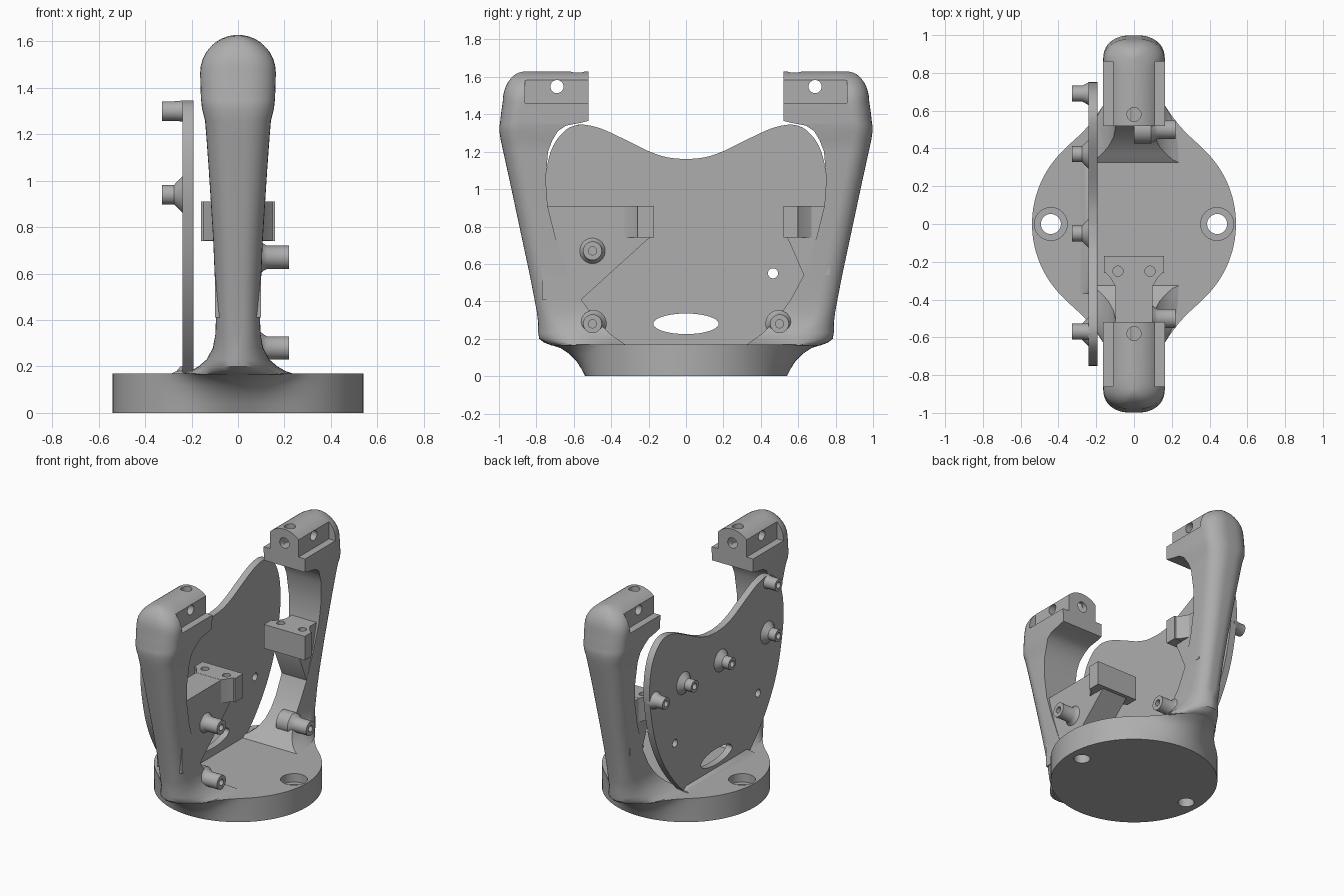
import bpy, bmesh, math
from mathutils import Vector

cube = bpy.data.objects.get("Cube")
if cube:
    bpy.data.objects.remove(cube)

grey = bpy.data.materials.new("plain_grey")
grey.use_nodes = True
grey.diffuse_color = (0.42, 0.42, 0.42, 1)
grey.node_tree.nodes["Principled BSDF"].inputs["Base Color"].default_value = grey.diffuse_color


def make(name, bm):
    bmesh.ops.recalc_face_normals(bm, faces=bm.faces)
    mesh = bpy.data.meshes.new(name)
    bm.to_mesh(mesh)
    bm.free()
    ob = bpy.data.objects.new(name, mesh)
    bpy.context.collection.objects.link(ob)
    mesh.materials.append(grey)
    return ob


def loft(name, rings):
    bm = bmesh.new()
    loops = [[bm.verts.new(p) for p in ring] for ring in rings]
    n = len(loops[0])
    for a, b in zip(loops, loops[1:]):
        for i in range(n):
            j = (i + 1) % n
            bm.faces.new((a[i], a[j], b[j], b[i]))
    bm.faces.new(loops[0])
    bm.faces.new(loops[-1])
    return make(name, bm)


def prism_x(name, outline, x0, x1):
    return loft(name, [[(x, y, z) for y, z in outline] for x in (x0, x1)])


def box(name, lo, hi):
    (x0, y0, z0), (x1, y1, z1) = lo, hi
    return prism_x(name, [(y0, z0), (y1, z0), (y1, z1), (y0, z1)], x0, x1)


def turned(name, start, axis, steps, n=32):
    """Round part: steps are (distance along axis, radius)."""
    axis = Vector(axis)
    u = axis.orthogonal().normalized()
    v = axis.cross(u)
    turn = [2 * math.pi * i / n for i in range(n)]
    return loft(name, [[Vector(start) + axis * d + r * (u * math.cos(t) + v * math.sin(t))
                        for t in turn] for d, r in steps])


def cut(ob, cutters):
    bpy.context.view_layer.objects.active = ob
    for c in cutters:
        mod = ob.modifiers.new("cut", "BOOLEAN")
        mod.operation, mod.solver, mod.object = "DIFFERENCE", "EXACT", c
        bpy.ops.object.modifier_apply(modifier=mod.name)
        bpy.data.objects.remove(c)


def smooth_curve(pts, steps=5):
    """Curve through all points."""
    pts = [Vector(p) for p in pts]
    ext = [pts[0]] + pts + [pts[-1]]
    out = []
    for a, b, c, d in zip(ext, ext[1:], ext[2:], ext[3:]):
        for k in range(steps):
            t = k / steps
            out.append(0.5 * (2 * b + (c - a) * t + (2 * a - 5 * b + 4 * c - d) * t ** 2
                              + (3 * b - a - 3 * c + d) * t ** 3))
    return out + [pts[-1]]


# Base: round foot that swells towards both arms
def base_ring(z, reach, n=128):
    ring = []
    for i in range(n):
        t = 2 * math.pi * i / n
        off = math.asin(min(1, abs(math.cos(t))))
        r = 0.54 + reach * math.exp(-(off / 0.33) ** 2)
        ring.append((r * math.cos(t), r * math.sin(t), z))
    return ring


base = loft("base", [base_ring(z, d) for z, d in
                     ((0, 0), (0.04, 0.02), (0.08, 0.045), (0.12, 0.085), (0.15, 0.13), (0.17, 0.19))])
cut(base, [turned("hole", (s * 0.44, 0, -0.1), (0, 0, 1), [(0, 0.053), (0.4, 0.053)]) for s in (-1, 1)])
cut(base, [turned("bore", (s * 0.44, 0, 0.11), (0, 0, 1), [(0, 0.087), (0.2, 0.087)]) for s in (-1, 1)])

# Arm levels: height, half width, inner y, outer y, corner depth
ARM = [(0.165, 0.25, 0.32, 0.72, 0.38), (0.18, 0.205, 0.34, 0.76, 0.36), (0.2, 0.17, 0.37, 0.785, 0.3),
       (0.23, 0.135, 0.41, 0.79, 0.2), (0.28, 0.108, 0.46, 0.79, 0.13), (0.34, 0.097, 0.51, 0.797, 0.1),
       (0.41, 0.095, 0.56, 0.81, 0.1), (0.54, 0.098, 0.63, 0.835, 0.1), (0.75, 0.107, 0.7, 0.88, 0.1),
       (0.91, 0.117, 0.74, 0.914, 0.1), (1.05, 0.126, 0.75, 0.944, 0.1), (1.2, 0.137, 0.738, 0.977, 0.1),
       (1.26, 0.142, 0.715, 0.99, 0.1), (1.31, 0.155, 0.685, 0.998, 0.1), (1.34, 0.158, 0.64, 0.997, 0.1),
       (1.355, 0.16, 0.56, 0.994, 0.1), (1.365, 0.16, 0.52, 0.993, 0.1), (1.42, 0.162, 0.52, 0.987, 0.1)]
for k in range(9):
    a = math.radians(86 * k / 8)
    ARM.append((1.465 + 0.163 * math.sin(a), 0.163 * math.cos(a), 0.52,
                0.865 + 0.115 * math.cos(a), 0.1))


def arm_ring(side, z, w, y0, y1, depth, n=8):
    rx = w if z < 0.3 else w * 0.8
    ring = [(-w, side * y0, z), (w, side * y0, z)]
    for i in range(n + 1):
        t = math.pi / 2 * i / n
        ring.append((w - rx + rx * math.cos(t), side * (y1 - depth + depth * math.sin(t)), z))
    # the middle points stay a hair apart so the ring never folds
    return ring + [(-x - 1e-4, y, zz) for x, y, zz in reversed(ring[2:])]


def peg(name, start, direction, steps):
    ob = turned(name, start, direction, steps)
    tip = Vector(start) + Vector(direction) * (steps[-1][0] - 0.08)
    cut(ob, [turned("bore", tip, direction, [(0, 0.022), (0.2, 0.022)], 20)])


# Arms, T brackets and their pegs
for side, label in ((-1, "front"), (1, "back")):
    arm = loft(label + "_arm", [arm_ring(side, *row) for row in ARM])
    tools = []
    for sx in (-1, 1):
        xs = sorted((sx * 0.112, sx * 0.3))
        ys = sorted((side * 0.4, side * 0.86))
        tools.append(box("side_flat", (xs[0], ys[0], 1.46), (xs[1], ys[1], 1.7)))
    tools += [turned("cross_hole", (-0.3, side * 0.69, 1.548), (1, 0, 0), [(0, 0.035), (0.6, 0.035)]),
              turned("top_hole", (0, side * 0.58, 1.5), (0, 0, 1), [(0, 0.037), (0.3, 0.037)]),
              turned("end_hole", (0, side * 0.45, 1.53), (0, side, 0), [(0, 0.037), (0.2, 0.037)])]
    cut(arm, tools)

    # Bracket: sloping strut with a drilled cross bar
    tip, depth = (0.17, 0.09) if side < 0 else (0.52, 0.08)
    foot = (0.56, 0.41) if side < 0 else (0.63, 0.54)
    strut = [(tip + 0.02, 0.909), (tip + 0.02, 0.745), foot, (0.77, foot[1]), (0.77, 0.909)]
    prism_x(label + "_strut", [(side * y, z) for y, z in strut], -0.098, 0.098)
    ys = sorted((side * tip, side * (tip + depth)))
    bar = box(label + "_cross_bar", (-0.16, ys[0], 0.74), (0.16, ys[1], 0.91))
    # Flared corners behind the bar
    inner = tip + depth
    flare = [(0.158, inner - 0.01), (0.125, inner + 0.025), (0.098, inner + 0.07),
             (-0.098, inner + 0.07), (-0.125, inner + 0.025), (-0.158, inner - 0.01)]
    gus = loft(label + "_bar_flare", [[(x, side * y, z) for x, y in flare] for z in (0.742, 0.91)])
    for part in (bar, gus, bpy.data.objects[label + "_strut"]):
        cut(part, [turned("screw", (sx * 0.085, side * (tip + 0.08), 0.82), (0, 0, 1),
                          [(0, 0.027), (0.2, 0.027)], 24) for sx in (-1, 1)])

    for z in ((0.28, 0.67) if side < 0 else (0.28,)):
        peg(label + "_arm_peg", (0, side * 0.5, z), (1, 0, 0),
            [(0, 0.075), (0.09, 0.075), (0.11, 0.058), (0.125, 0.05), (0.22, 0.05)])

# Side plate with wavy top edge
half = smooth_curve([(0, 1.16), (0.1, 1.17), (0.2, 1.203), (0.32, 1.262), (0.44, 1.318), (0.52, 1.341),
                     (0.58, 1.343), (0.64, 1.318), (0.7, 1.25), (0.735, 1.16), (0.75, 1.05),
                     (0.743, 0.9), (0.69, 0.66), (0.6, 0.46), (0.48, 0.29), (0.36, 0.165)])
outline = [(p.x, p.y) for p in half] + [(-p.x, p.y) for p in reversed(half[1:])]
plate = prism_x("side_plate", outline, -0.24, -0.192)
slot = [(0.175 * math.cos(t), 0.28 + 0.055 * math.sin(t))
        for t in (2 * math.pi * i / 48 for i in range(48))]
cut(plate, [prism_x("slot", slot, -0.4, 0)] +
    [turned("hole", (-0.4, s * 0.465, 0.55), (1, 0, 0), [(0, 0.027), (0.4, 0.027)]) for s in (-1, 1)])

# Fillet where the plate meets the base
fillet = [(-0.295, 0.165), (-0.265, 0.18), (-0.248, 0.2), (-0.239, 0.235), (-0.2, 0.235), (-0.2, 0.165)]
loft("plate_fillet", [[(x, y, min(z, top)) for x, z in fillet]
                      for y, top in ((-0.37, 0.18), (-0.34, 0.2), (0.34, 0.2), (0.37, 0.18))])

# Plate pegs with conical roots
for y, z in ((-0.57, 1.3), (-0.57, 0.94), (-0.05, 0.94), (0.37, 0.94), (0.69, 0.94)):
    root = 0.045 if z > 1.2 else 0.078 if y < 0.6 else 0.06
    peg("plate_peg", (-0.22, y, z), (-1, 0, 0), [(0, root), (0.02, root), (0.055, 0.042), (0.108, 0.042)])

# Smooth shading with sharp edges kept
bpy.ops.object.select_all(action="DESELECT")
for ob in bpy.context.scene.objects:
    if ob.type == "MESH":
        ob.select_set(True)
        bpy.context.view_layer.objects.active = ob
bpy.ops.object.shade_smooth_by_angle(angle=math.radians(35))
